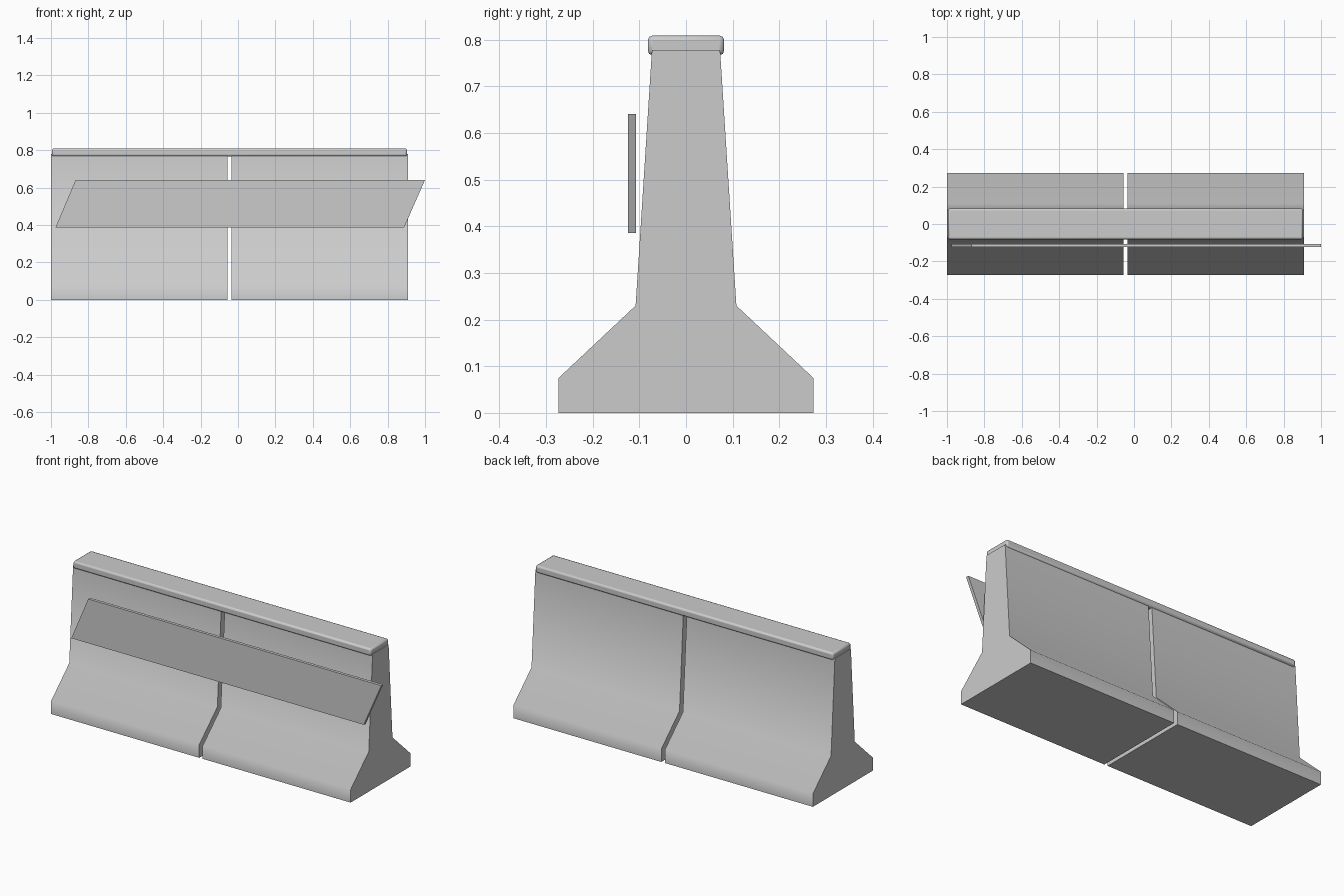
import bpy, bmesh
from mathutils import Vector

if "Cube" in bpy.data.objects:
    bpy.data.objects.remove(bpy.data.objects["Cube"])


def extrude(name, points, offset, smooth=None):
    """Extrude a closed 3D outline along offset into a solid."""
    bm = bmesh.new()
    face = bm.faces.new([bm.verts.new(p) for p in points])
    res = bmesh.ops.extrude_face_region(bm, geom=[face])
    verts = [g for g in res["geom"] if isinstance(g, bmesh.types.BMVert)]
    bmesh.ops.translate(bm, verts=verts, vec=Vector(offset))
    bmesh.ops.recalc_face_normals(bm, faces=bm.faces)
    mesh = bpy.data.meshes.new(name)
    bm.to_mesh(mesh)
    bm.free()
    obj = bpy.data.objects.new(name, mesh)
    bpy.context.collection.objects.link(obj)
    return obj


def smooth(obj, angle):
    bpy.ops.object.select_all(action='DESELECT')
    obj.select_set(True)
    bpy.context.view_layer.objects.active = obj
    bpy.ops.object.shade_smooth_by_angle(angle=angle)


# Two concrete barrier blocks with a narrow gap between them
half = [(0.273, 0), (0.273, 0.075), (0.108, 0.23), (0.073, 0.778)]
profile = half + [(-y, z) for y, z in reversed(half)]
for name, x0, x1 in (("left_block", -1.0, -0.056), ("right_block", -0.034, 0.909)):
    block = extrude(name, [(x0, y, z) for y, z in profile], (x1 - x0, 0, 0))
    smooth(block, 0.87)

# Bevelled cap rail along the top
x0, x1, w, z0, z1 = -0.995, 0.904, 0.082, 0.767, 0.809
cap = extrude("cap_rail", [(x0, -w, z0), (x0, w, z0), (x0, w, z1), (x0, -w, z1)], (x1 - x0, 0, 0))
bevel = cap.modifiers.new("bevel", 'BEVEL')
bevel.width = 0.01
bevel.segments = 2
smooth(cap, 0.87)

# Slanted sign board floating in front
board = [(-0.976, 0.386), (0.888, 0.386), (1.0, 0.641), (-0.868, 0.641)]
extrude("sign_board", [(x, -0.124, z) for x, z in board], (0, 0.017, 0))
